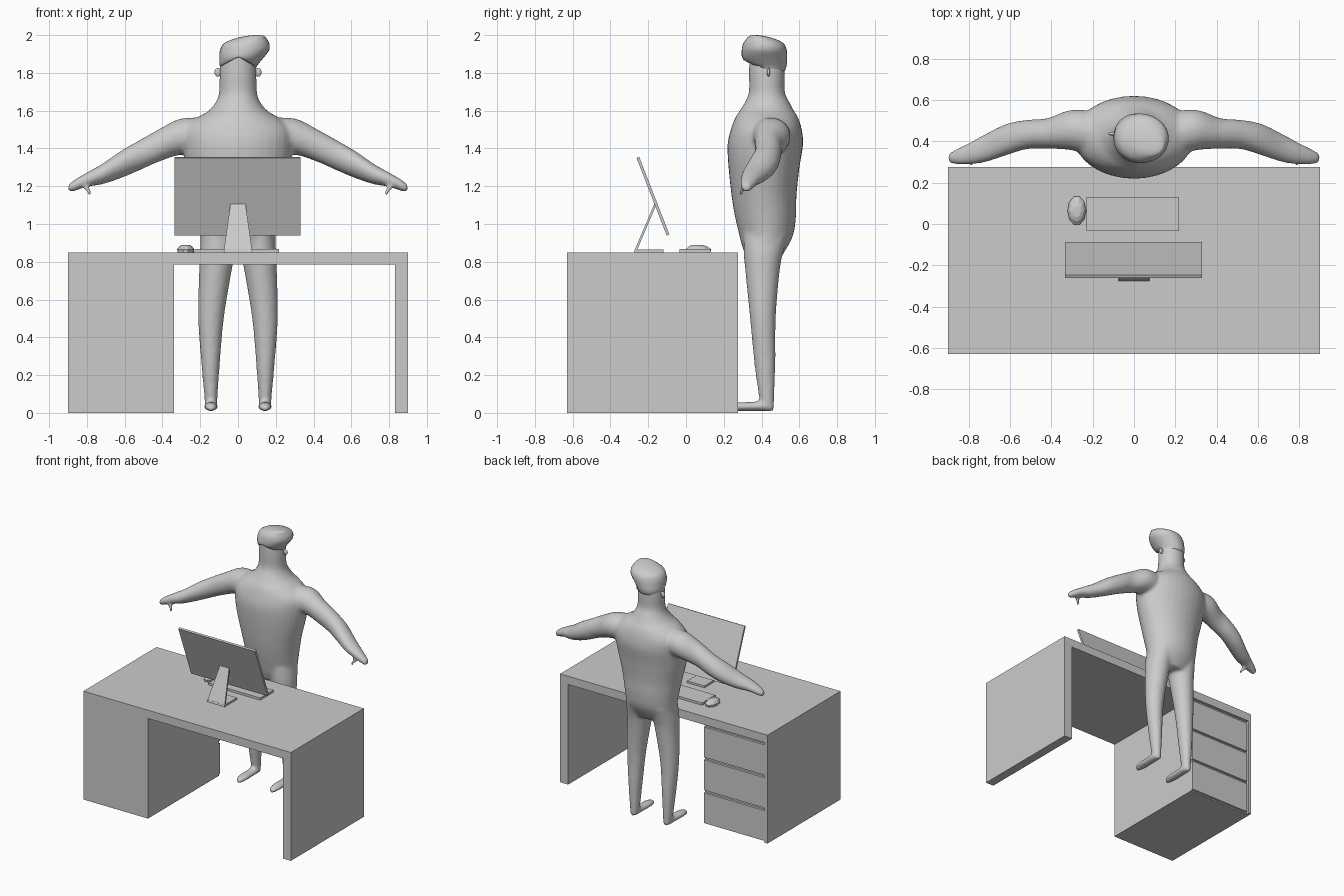
import bpy, bmesh, math
from mathutils import Vector

if "Cube" in bpy.data.objects:
    bpy.data.objects.remove(bpy.data.objects["Cube"])

grey = bpy.data.materials.new("plain grey")
grey.diffuse_color = (0.6, 0.6, 0.6, 1)
grey.use_nodes = True
grey.node_tree.nodes["Principled BSDF"].inputs["Base Color"].default_value = grey.diffuse_color


def finish(name, bm, smooth=False):
    bmesh.ops.recalc_face_normals(bm, faces=bm.faces[:])
    me = bpy.data.meshes.new(name)
    bm.to_mesh(me)
    bm.free()
    me.materials.append(grey)
    for p in me.polygons:
        p.use_smooth = smooth
    ob = bpy.data.objects.new(name, me)
    bpy.context.collection.objects.link(ob)
    return ob


def box(name, x0, x1, y0, y1, z0, z1):
    return prism(name, [(y0, z0), (y1, z0), (y1, z1), (y0, z1)], lambda z: (x0, x1))


def prism(name, profile, span):
    """Side profile in (y, z) extruded across x; span(z) gives the x limits."""
    bm = bmesh.new()
    a = [bm.verts.new((span(z)[0], y, z)) for y, z in profile]
    b = [bm.verts.new((span(z)[1], y, z)) for y, z in profile]
    bm.faces.new(a)
    bm.faces.new(b[::-1])
    n = len(a)
    for i in range(n):
        j = (i + 1) % n
        bm.faces.new((a[i], b[i], b[j], a[j]))
    return finish(name, bm)


def refine(rows, steps):
    """Catmull-Rom interpolation between section rows."""
    out = []
    for i in range(len(rows) - 1):
        p0, p1, p2, p3 = (rows[max(0, i - 1)], rows[i], rows[i + 1],
                          rows[min(len(rows) - 1, i + 2)])
        for s in range(steps):
            t = s / steps
            out.append([0.5 * (2 * b + (c - a) * t + (2 * a - 5 * b + 4 * c - d) * t * t
                               + (3 * b - a - 3 * c + d) * t ** 3)
                        for a, b, c, d in zip(p0, p1, p2, p3)])
    return out + [list(rows[-1])]


def loft(bm, rows, axis, sides=32, steps=4):
    """Elliptic sections: (cx, cy, cz, r1, r2) square to the given axis."""
    u, v = {"x": ((0, 1, 0), (0, 0, 1)), "y": ((1, 0, 0), (0, 0, 1)),
            "z": ((1, 0, 0), (0, 1, 0))}[axis]
    u, v = Vector(u), Vector(v)
    rings = []
    for x, y, z, r1, r2 in refine(rows, steps):
        c = Vector((x, y, z))
        rings.append([bm.verts.new(c + u * r1 * math.cos(t) + v * r2 * math.sin(t))
                      for t in (2 * math.pi * k / sides for k in range(sides))])
    for a, b in zip(rings, rings[1:]):
        for k in range(sides):
            j = (k + 1) % sides
            bm.faces.new((a[k], a[j], b[j], b[k]))
    bm.faces.new(rings[0][::-1])
    bm.faces.new(rings[-1])


# Body: torso, neck, legs, feet and arms fused into one smooth skin
bm = bmesh.new()
torso = [(.82, .41, .15, .09), (.88, .418, .195, .12), (.95, .425, .2, .145),
         (1.05, .42, .215, .163), (1.15, .413, .235, .172), (1.3, .413, .272, .188),
         (1.42, .42, .29, .2), (1.5, .425, .285, .188), (1.56, .427, .22, .168),
         (1.6, .428, .155, .143), (1.65, .43, .115, .115), (1.7, .428, .1, .095),
         (1.8, .428, .097, .095), (1.91, .428, .088, .092)]
loft(bm, [(0, cy, z, rx, ry) for z, cy, rx, ry in torso], "z")
leg = [(.95, .1, .425, .09, .12), (.85, .11, .41, .093, .105), (.75, .12, .405, .086, .091),
       (.5, .143, .407, .068, .068), (.25, .145, .418, .048, .055),
       (.06, .143, .428, .033, .039), (.012, .143, .428, .031, .037)]
foot = [(.205, .012, .01), (.22, .027, .018), (.27, .037, .023), (.34, .036, .024),
        (.42, .034, .026), (.463, .02, .02)]
arm = [(.15, .43, 1.465, .11, .095), (.3, .455, 1.463, .098, .096),
       (.42, .438, 1.415, .074, .086), (.52, .433, 1.365, .071, .08),
       (.62, .408, 1.315, .076, .072), (.72, .367, 1.264, .068, .054),
       (.8, .34, 1.235, .052, .038), (.86, .325, 1.207, .038, .031),
       (.9, .32, 1.187, .02, .02)]
thumb = [(.81, .315, 1.215, .018, .016), (.795, .3, 1.18, .017, .014),
         (.783, .288, 1.155, .01, .01)]
for s in (-1, 1):
    loft(bm, [(s * cx, cy, z, rx, ry) for z, cx, cy, rx, ry in leg], "z")
    loft(bm, [(s * .143, y, .01 + rz, rx, rz) for y, rx, rz in foot], "y")
    loft(bm, [(s * x, y, z, ry, rz) for x, y, z, ry, rz in arm], "x")
    loft(bm, [(s * x, y, z, rx, ry) for x, y, z, rx, ry in thumb], "z", 12)
body = finish("body", bm, True)
rm = body.modifiers.new("fuse", "REMESH")
rm.mode = "VOXEL"
rm.voxel_size = 0.011
rm.use_smooth_shade = True
sm = body.modifiers.new("soften", "SMOOTH")
sm.factor = 0.5
sm.iterations = 8

# Hair: swept cap leaning to one side, with a pointed front hairline
bm = bmesh.new()
hair = [(.0, .43, 1.81, .088, .093), (.003, .427, 1.84, .1, .106),
        (.018, .416, 1.88, .117, .119), (.035, .414, 1.92, .13, .119),
        (.045, .41, 1.955, .121, .108), (.065, .395, 1.98, .088, .076),
        (.09, .375, 1.995, .05, .04), (.1, .365, 2.0, .012, .01)]
loft(bm, hair, "z", 32, 3)
for v in bm.verts:
    if v.co.y < .41:
        v.co.z = max(v.co.z, 1.835 + .05 * max(0, 1 - abs(v.co.x) / .09))
finish("hair", bm, True)

# Ears
for s, side in ((-1, "left"), (1, "right")):
    bm = bmesh.new()
    bmesh.ops.create_uvsphere(bm, u_segments=16, v_segments=10, radius=1)
    for v in bm.verts:
        v.co = Vector((s * .105 + v.co.x * .02, .437 + v.co.y * .009, 1.803 + v.co.z * .023))
    finish(side + "_ear", bm, True)

# Desk
box("desk_top", -.9, .9, -.63, .275, .785, .85)
box("desk_side_panel", .83, .9, -.63, .275, 0, .785)
box("drawer_cabinet", -.9, -.34, -.63, .25, 0, .785)
box("cabinet_outer_edge", -.9, -.875, .25, .275, 0, .785)
for i in range(3):
    z = .01 + i * .258
    box("drawer_front_%d" % (i + 1), -.868, -.342, .25, .268, z, z + .238)

# Monitor: tilted panel, tapered leg and flat foot
prism("monitor_panel", [(-.262, 1.35), (-.248, 1.356), (-.088, .945), (-.102, .938)],
      lambda z: (-.335, .33))


def leg_span(z):
    w = .04 + .035 * (1.105 - z) / .245
    return -w, w


prism("monitor_leg", [(-.275, .855), (-.262, .855), (-.158, 1.1), (-.168, 1.105)], leg_span)
box("monitor_foot", -.075, .075, -.272, -.12, .85, .865)

# Keyboard
box("keyboard", -.23, .217, -.035, .13, .85, .868)

# Mouse: faceted, rounded shell
bm = bmesh.new()
mouse = [(-.277, .065, .85, .043, .068), (-.277, .065, .866, .045, .071),
         (-.277, .063, .882, .033, .05), (-.277, .06, .89, .018, .027)]
loft(bm, mouse, "z", 10, 1)
finish("mouse", bm)
